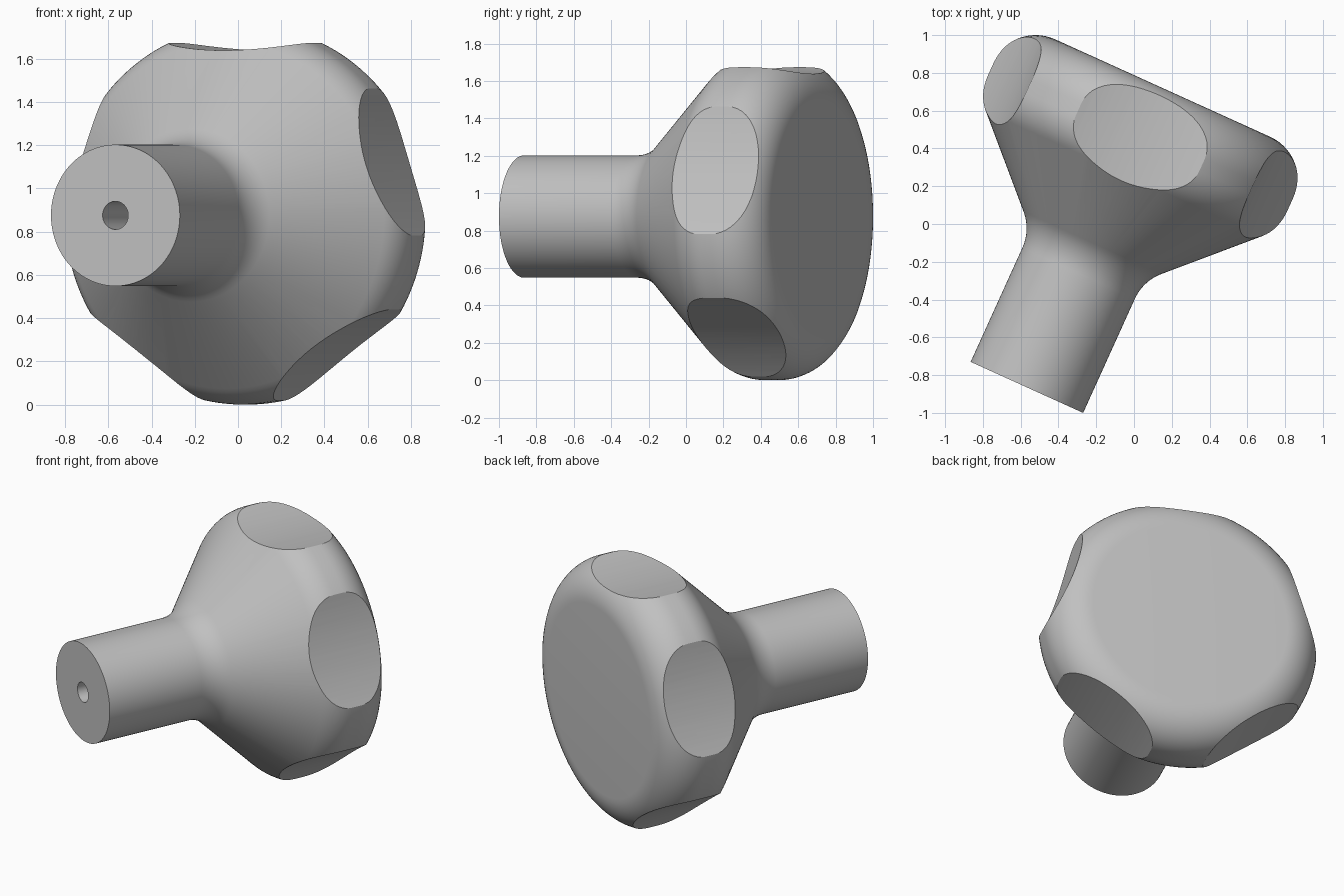
import bpy, bmesh, math
from mathutils import Matrix, Vector

cube = bpy.data.objects.get("Cube")
if cube:
    bpy.data.objects.remove(cube)

# Main dimensions, measured along the knob axis from the stem end
STEM_R, HOLE_R, HOLE_DEPTH = 0.327, 0.065, 0.6
HEAD_R, LENGTH, ROUND, BLEND = 0.875, 1.74, 0.25, 0.25
CONE = 0.44                      # 45 degree cone: radius = height - CONE
GRIP_R, GRIP_FLOOR = 1.85, 0.763  # scalloped finger grips

TAN = math.tan(math.pi / 8)


def arc(cx, cz, r, start, end, steps):
    """Profile points (radius, height) on an arc, angles in degrees."""
    points = []
    for i in range(steps + 1):
        a = math.radians(start + (end - start) * i / steps)
        points.append((cx + r * math.cos(a), cz + r * math.sin(a)))
    return points


def link_mesh(name, bm):
    mesh = bpy.data.meshes.new(name)
    bm.to_mesh(mesh)
    bm.free()
    obj = bpy.data.objects.new(name, mesh)
    bpy.context.collection.objects.link(obj)
    return obj


# Profile: hole, stem, blended neck, cone, rounded head, flat back
profile = [(0, HOLE_DEPTH), (HOLE_R, HOLE_DEPTH), (HOLE_R, 0), (STEM_R, 0)]
profile += arc(STEM_R + BLEND, STEM_R + CONE - BLEND * TAN, BLEND, 180, 135, 8)
profile += arc(HEAD_R - ROUND, HEAD_R + CONE + ROUND * TAN, ROUND, -45, 0, 8)
profile += arc(HEAD_R - ROUND, LENGTH - ROUND, ROUND, 0, 90, 14)
profile += [(0, LENGTH)]

bm = bmesh.new()
verts = [bm.verts.new((r, 0, z)) for r, z in profile]
edges = [bm.edges.new(pair) for pair in zip(verts, verts[1:])]
bmesh.ops.spin(bm, geom=verts + edges, axis=(0, 0, 1), cent=(0, 0, 0),
               angle=math.tau, steps=160, use_duplicate=False)
bmesh.ops.remove_doubles(bm, verts=bm.verts[:], dist=0.0001)
bmesh.ops.recalc_face_normals(bm, faces=bm.faces[:])
knob = link_mesh("knob", bm)

# Five shallow finger grips cut around the rim
cutters = []
for i in range(5):
    angle = math.radians(-90 + 72 * i)
    dist = GRIP_FLOOR + GRIP_R
    bm = bmesh.new()
    bmesh.ops.create_cone(
        bm, cap_ends=True, segments=256, radius1=GRIP_R, radius2=GRIP_R, depth=1.6,
        matrix=Matrix.Translation((dist * math.cos(angle), dist * math.sin(angle), 1.45))
        @ Matrix.Rotation(angle, 4, 'Z'))
    cutter = link_mesh("grip_cutter", bm)
    cutter.hide_render = True
    cutters.append(cutter)
    cut = knob.modifiers.new("grip", 'BOOLEAN')
    cut.operation, cut.solver, cut.object = 'DIFFERENCE', 'EXACT', cutter

bpy.ops.object.select_all(action='DESELECT')
knob.select_set(True)
bpy.context.view_layer.objects.active = knob
for modifier in list(knob.modifiers):
    bpy.ops.object.modifier_apply(modifier=modifier.name)
for cutter in cutters:
    bpy.data.objects.remove(cutter)

# Lay the knob on its side, turned a little about the vertical
axis = Vector((0.413, 0.911, 0)).normalized()
side = Vector((axis.y, -axis.x, 0))
turn = Matrix((side, axis.cross(side), axis)).transposed().to_4x4()
knob.data.transform(Matrix.Translation((-0.567, -0.865, HEAD_R)) @ turn)

# Single grey material
grey = bpy.data.materials.new("light_grey")
grey.use_nodes = True
colour = (0.53, 0.53, 0.53, 1)
grey.diffuse_color = colour
grey.node_tree.nodes["Principled BSDF"].inputs["Base Color"].default_value = colour
knob.data.materials.clear()
knob.data.materials.append(grey)

bpy.ops.object.shade_smooth_by_angle(angle=math.radians(25))
